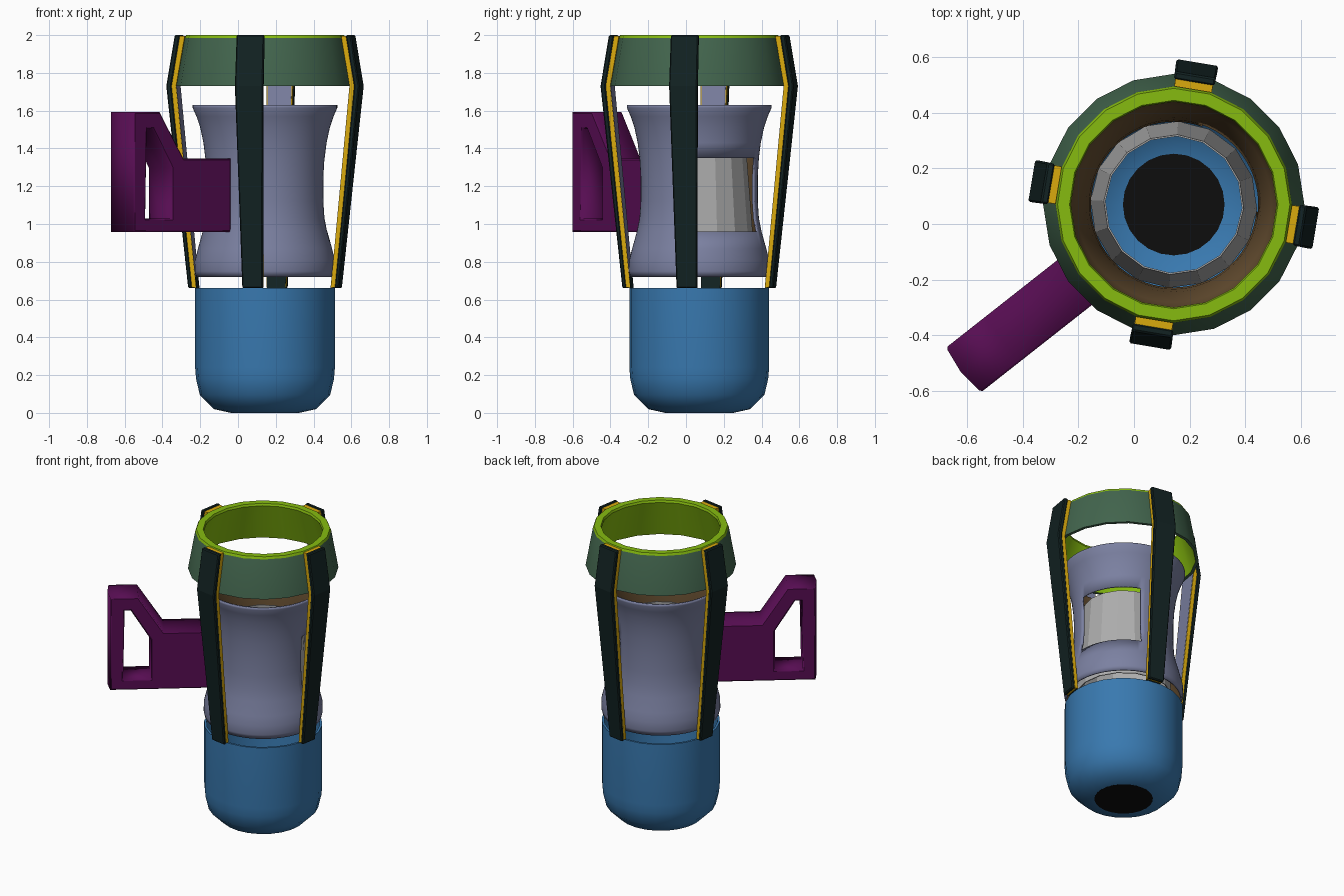
import bpy, bmesh
from math import sin, cos, pi, radians
from mathutils import Matrix, Vector

if "Cube" in bpy.data.objects:
    bpy.data.objects.remove(bpy.data.objects["Cube"])

CX, CY = 0.143, 0.07          # vertical axis of the body


def mat(name, r, g, b):
    m = bpy.data.materials.new(name)
    m.diffuse_color = (r, g, b, 1)
    m.use_nodes = True
    m.node_tree.nodes["Principled BSDF"].inputs["Base Color"].default_value = m.diffuse_color
    return m


BLUE = mat("blue", 0.04, 0.19, 0.43)
BLACK = mat("black", 0.004, 0.004, 0.004)
LAVENDER = mat("lavender", 0.2, 0.22, 0.36)
BROWN = mat("brown", 0.13, 0.075, 0.03)
LIGHT = mat("light_grey", 0.42, 0.42, 0.42)
GREEN = mat("dark_green", 0.055, 0.13, 0.075)
LIME = mat("lime", 0.24, 0.5, 0.005)
DARK = mat("dark_teal", 0.006, 0.016, 0.016)
YELLOW = mat("yellow", 0.7, 0.4, 0.004)
PURPLE = mat("purple", 0.095, 0.004, 0.085)


def finish(name, mesh, mats, smooth=None):
    ob = bpy.data.objects.new(name, mesh)
    bpy.context.collection.objects.link(ob)
    for m in mats:
        mesh.materials.append(m)
    if smooth:
        bpy.ops.object.select_all(action='DESELECT')
        ob.select_set(True)
        bpy.context.view_layer.objects.active = ob
        bpy.ops.object.shade_smooth_by_angle(angle=radians(smooth))
    return ob


def lathe(name, profile, n, mats, smooth=None, phase=0.0, skip=None, rule=None):
    """Revolve (radius, z) points; skip(i, j) leaves faces out, rule(j) picks a material."""
    bm = bmesh.new()
    rings = []
    for r, z in profile:
        rings.append([bm.verts.new((CX + r * cos(phase + 2 * pi * i / n),
                                    CY + r * sin(phase + 2 * pi * i / n), z)) for i in range(n)])
    for j in range(len(rings) - 1):
        for i in range(n):
            if skip and skip(i, j):
                continue
            k = (i + 1) % n
            f = bm.faces.new((rings[j][i], rings[j][k], rings[j + 1][k], rings[j + 1][i]))
            if rule:
                f.material_index = rule(j)
    me = bpy.data.meshes.new(name)
    bm.to_mesh(me)
    bm.free()
    return finish(name, me, mats, smooth)


# Hollow cup at the bottom
cup = [(0.18, 0.0), (0.27, 0.02), (0.345, 0.095), (0.365, 0.18), (0.37, 0.24), (0.37, 0.66),
       (0.355, 0.66), (0.355, 0.24), (0.335, 0.11), (0.265, 0.035), (0.18, 0.012)]
lathe("cup", cup, 24, [BLUE], 35)

# Black plug in the cup floor
bm = bmesh.new()
bmesh.ops.create_cone(bm, cap_ends=True, segments=24, radius1=0.183, radius2=0.183, depth=0.014,
                      matrix=Matrix.Translation((CX, CY, 0.007)))
me = bpy.data.meshes.new("floor_plug")
bm.to_mesh(me)
bm.free()
finish("floor_plug", me, [BLACK])

# Waisted sleeve with a window, brown on the inside
sleeve = [(0.365, 0.72), (0.372, 0.75), (0.37, 0.81), (0.355, 0.87), (0.33, 0.96), (0.316, 1.03),
          (0.31, 1.12), (0.31, 1.25), (0.316, 1.35), (0.326, 1.43), (0.343, 1.51), (0.363, 1.57),
          (0.383, 1.615), (0.383, 1.63)]
ob = lathe("sleeve", sleeve, 72, [LAVENDER, BROWN], 40, radians(-5),
           skip=lambda i, j: i < 15 and 4 <= j <= 7)
sol = ob.modifiers.new("wall", 'SOLIDIFY')
sol.thickness = 0.012
sol.offset = -1
sol.material_offset = 1

# Tapered inner tube seen through the window
lathe("inner_tube", [(0.30, 0.74), (0.252, 1.36), (0.246, 1.36), (0.294, 0.74), (0.30, 0.74)],
      16, [LIGHT], phase=radians(-3))

# Flared collar at the top
collar = [(0.45, 1.73), (0.47, 1.73), (0.425, 1.985), (0.418, 2.0), (0.375, 2.0),
          (0.37, 1.985), (0.45, 1.73)]
lathe("collar", collar, 20, [GREEN, LIME], 25, rule=lambda j: 0 if j < 2 else 1)


def strip(name, rows, angle, material, bevel=0.0):
    """Loft a bar through rows of (z, inner radius, outer radius, half width)."""
    bm = bmesh.new()
    loops = [[bm.verts.new(p) for p in ((a, -w, z), (b, -w, z), (b, w, z), (a, w, z))]
             for z, a, b, w in rows]
    for lo, hi in zip(loops, loops[1:]):
        for i in range(4):
            k = (i + 1) % 4
            bm.faces.new((lo[i], lo[k], hi[k], hi[i]))
    bm.faces.new(loops[0][::-1])
    bm.faces.new(loops[-1])
    bm.transform(Matrix.Translation((CX, CY, 0)) @ Matrix.Rotation(angle, 4, 'Z'))
    me = bpy.data.meshes.new(name)
    bm.to_mesh(me)
    bm.free()
    ob = finish(name, me, [material])
    if bevel:
        mod = ob.modifiers.new("soft_edges", 'BEVEL')
        mod.width = bevel
        mod.segments = 1


# Four bent struts: dark outside, yellow layer, lavender lining
for i in range(4):
    ang = radians(-9.5 + 90 * i)
    strip(f"strut_{i}", [(0.66, 0.382, 0.404, 0.055), (1.73, 0.49, 0.518, 0.076),
                         (2.0, 0.445, 0.473, 0.074)], ang, DARK, 0.006)
    strip(f"strut_trim_{i}", [(0.665, 0.362, 0.384, 0.052), (1.73, 0.466, 0.492, 0.07),
                              (1.995, 0.42, 0.447, 0.068)], ang, YELLOW)
    strip(f"strut_lining_{i}", [(0.72, 0.366, 0.37, 0.049), (1.73, 0.464, 0.468, 0.065)],
          ang, LAVENDER)
    strip(f"strut_foot_{i}", [(0.661, 0.36, 0.37, 0.05), (0.72, 0.366, 0.374, 0.051)], ang, DARK)

# Side handle: flat outline with a hole, extruded
outline = [(0.315, 0.965), (0.955, 0.965), (0.955, 1.585), (0.79, 1.585), (0.63, 1.34), (0.315, 1.34)]
hole = [(0.89, 1.02), (0.70, 1.02), (0.70, 1.30), (0.83, 1.51), (0.88, 1.51)]
cu = bpy.data.curves.new("handle_outline", 'CURVE')
cu.dimensions = '2D'
cu.fill_mode = 'BOTH'
cu.extrude = 0.094
cu.bevel_depth = 0.008
cu.bevel_resolution = 0
for pts in (outline, hole):
    sp = cu.splines.new('POLY')
    sp.points.add(len(pts) - 1)
    for p, (r, z) in zip(sp.points, pts):
        p.co = (r, z, 0, 1)
    sp.use_cyclic_u = True
tmp = bpy.data.objects.new("handle_outline", cu)
bpy.context.collection.objects.link(tmp)
me = bpy.data.meshes.new_from_object(tmp.evaluated_get(bpy.context.evaluated_depsgraph_get()))
bpy.data.objects.remove(tmp)
a = radians(218.2)
me.transform(Matrix(((cos(a), 0, sin(a), CX), (sin(a), 0, -cos(a), CY), (0, 1, 0, 0), (0, 0, 0, 1))))
# Slight ridge down the outer face of the grip
bm = bmesh.new()
u, c = Vector((cos(a), sin(a), 0)), Vector((CX, CY, 0))
bm.from_mesh(me)
bmesh.ops.remove_doubles(bm, verts=bm.verts, dist=0.0005)
bmesh.ops.bisect_plane(bm, geom=bm.verts[:] + bm.edges[:] + bm.faces[:], plane_co=c,
                       plane_no=(sin(a), -cos(a), 0))
for v in bm.verts:
    d = v.co - c
    if d.dot(u) > 0.95 and abs(d.dot(Vector((sin(a), -cos(a), 0)))) < 0.01:
        v.co += u * 0.012
bm.to_mesh(me)
bm.free()
me.materials.clear()
finish("handle", me, [PURPLE])
